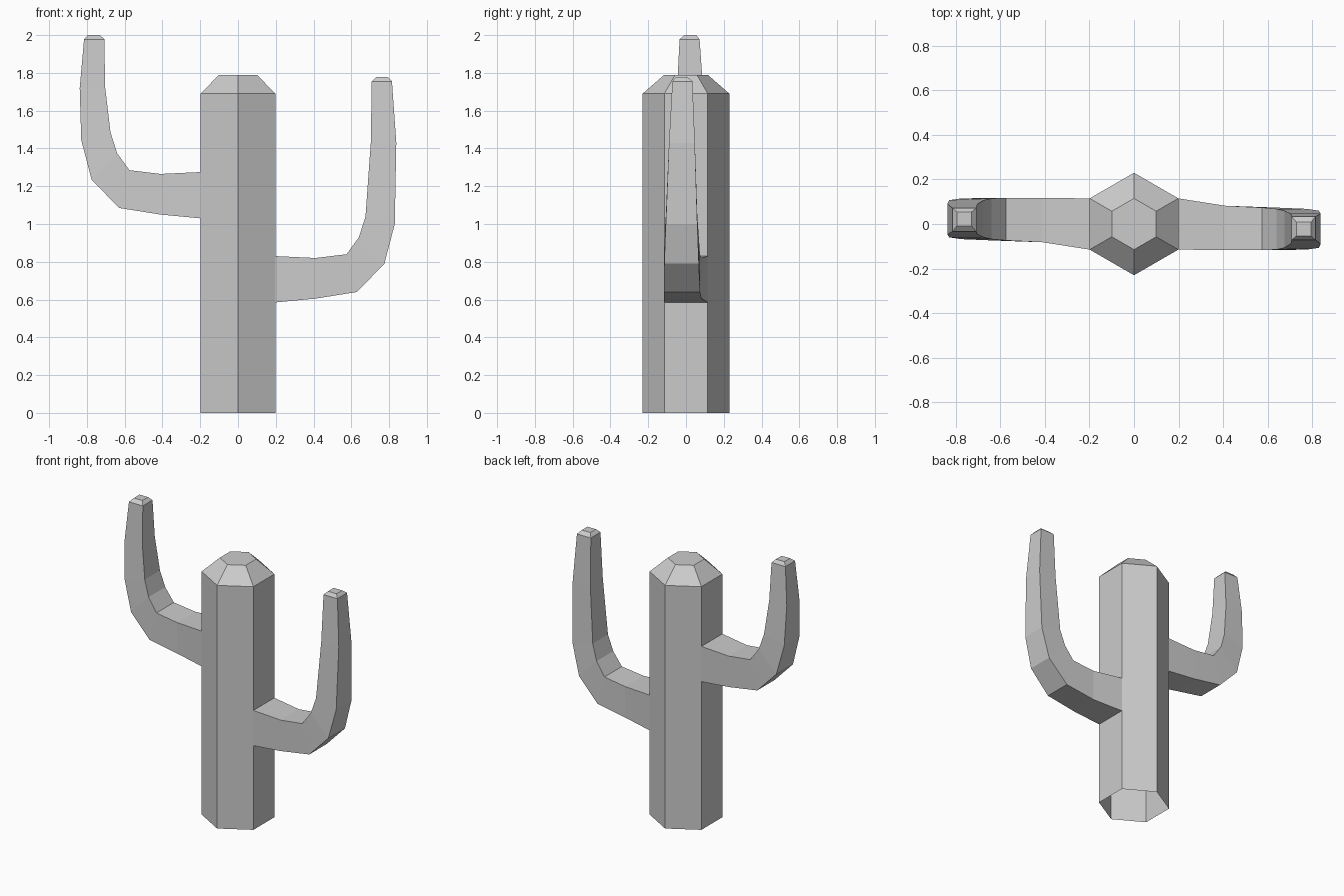
import bpy, bmesh, math

if "Cube" in bpy.data.objects:
    bpy.data.objects.remove(bpy.data.objects["Cube"])

bm = bmesh.new()


def bridge(a, b, skip=()):
    n = len(a)
    for i in range(n):
        if i not in skip:
            bm.faces.new((a[i], a[(i + 1) % n], b[(i + 1) % n], b[i]))


def hexagon(z, r):
    angles = [math.radians(30 + 60 * k) for k in range(6)]
    return [bm.verts.new((r * math.cos(a), r * math.sin(a), z)) for a in angles]


# Hexagonal trunk, open underneath, with gaps where the arms grow out
levels = [(0, .23), (.585, .23), (.83, .23), (1.03, .23), (1.275, .23),
          (1.69, .23), (1.79, .115)]
rings = [hexagon(z, r) for z, r in levels]
gaps = {1: (5,), 3: (2,)}
for i in range(len(rings) - 1):
    bridge(rings[i], rings[i + 1], gaps.get(i, ()))
bm.faces.new(rings[-1])

# Arm sections: outer x, outer z, inner x, inner z, low y, high y
elbow = [(.41, .605, .41, .82, -.117, .082),
         (.63, .64, .575, .84, -.117, .074),
         (.775, .79, .64, .93, -.115, .068),
         (.83, 1.0, .675, 1.04, -.107, .06)]


def arm(start, side, lift, upper):
    prev = start
    for xo, zo, xi, zi, y0, y1 in elbow + upper:
        pts = [(xo, y0, zo), (xo, y1, zo), (xi, y1, zi), (xi, y0, zi)]
        # tip heights are absolute, so only the elbow is lifted
        dz = lift if (xo, zo, xi, zi, y0, y1) in elbow else 0
        ring = [bm.verts.new((side * x, side * y, z + dz)) for x, y, z in pts]
        bridge(prev, ring)
        prev = ring
    bm.faces.new(prev)


def upper(mid, top):
    return [(.838, mid, .703, mid, -.09, .047),
            (.815, top - .022, .708, top - .022, -.072, .034),
            (.795, top, .73, top, -.054, .008)]


# Right arm, then the left arm as its half-turn copy set higher
lo, hi = rings[1], rings[2]
arm([lo[5], lo[0], hi[0], hi[5]], 1, 0, upper(1.43, 1.777))
lo, hi = rings[3], rings[4]
arm([lo[2], lo[3], hi[3], hi[2]], -1, .445, upper(1.72, 2.0))

bmesh.ops.recalc_face_normals(bm, faces=bm.faces)
mesh = bpy.data.meshes.new("cactus")
bm.to_mesh(mesh)
bm.free()
bpy.context.collection.objects.link(bpy.data.objects.new("cactus", mesh))
